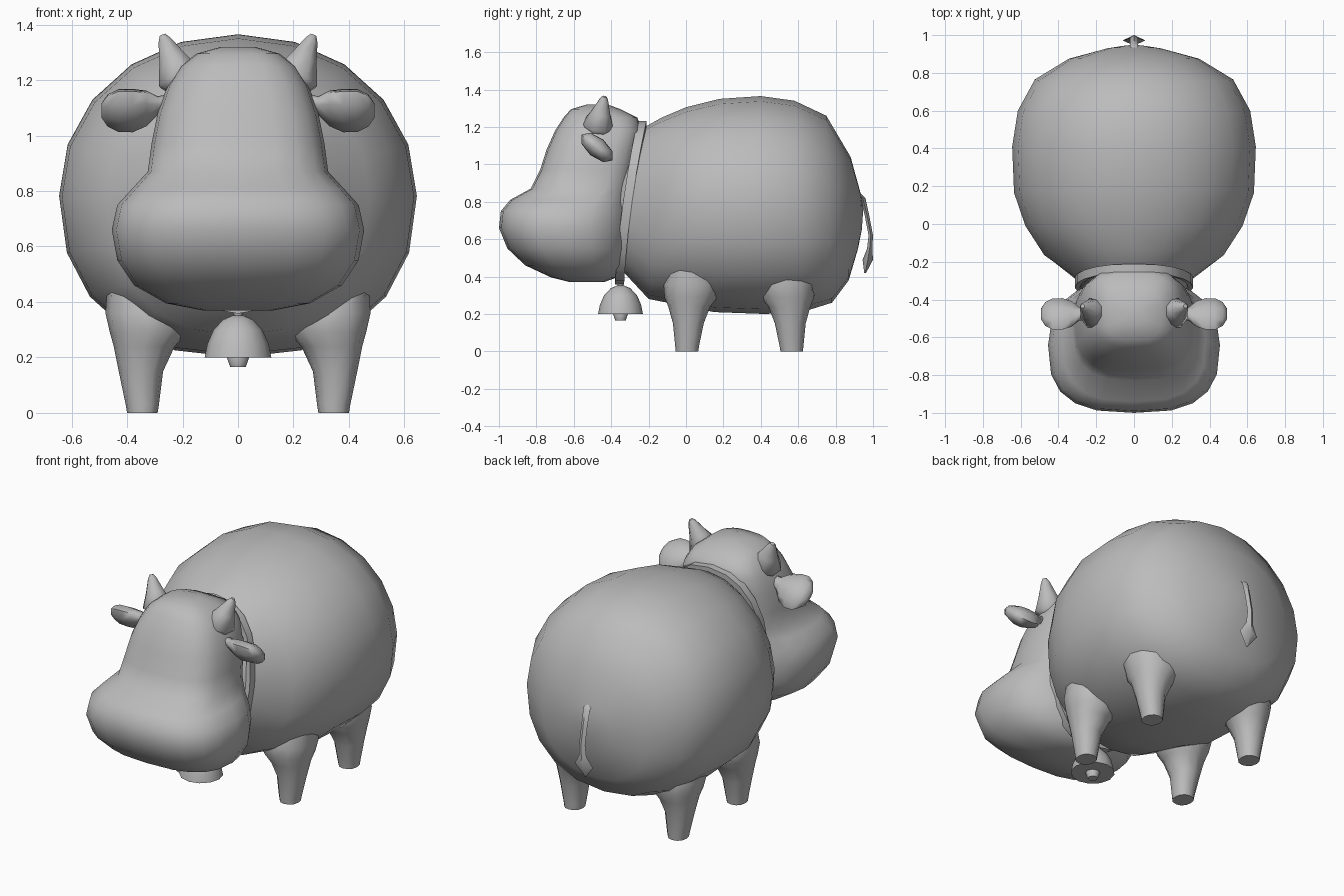
import bpy, math
from mathutils import Vector, Matrix

if "Cube" in bpy.data.objects:
    bpy.data.objects.remove(bpy.data.objects["Cube"])

mat = bpy.data.materials.new("plain grey")
mat.diffuse_color = (0.5, 0.5, 0.5, 1)
mat.use_nodes = True
mat.node_tree.nodes["Principled BSDF"].inputs["Base Color"].default_value = mat.diffuse_color


def make(name, verts, faces, angle=60):
    me = bpy.data.meshes.new(name)
    me.from_pydata(verts, [], faces)
    me.materials.append(mat)
    ob = bpy.data.objects.new(name, me)
    bpy.context.collection.objects.link(ob)
    bpy.ops.object.select_all(action='DESELECT')
    ob.select_set(True)
    bpy.context.view_layer.objects.active = ob
    bpy.ops.object.mode_set(mode='EDIT')
    bpy.ops.mesh.select_all(action='SELECT')
    bpy.ops.mesh.normals_make_consistent(inside=False)
    bpy.ops.object.mode_set(mode='OBJECT')
    bpy.ops.object.shade_smooth_by_angle(angle=math.radians(angle))
    return ob


def loft(name, rings, angle=60, closed=False):
    """Skin a list of equal-length rings; cap the ends unless closed."""
    n, m = len(rings[0]), len(rings)
    verts = [tuple(p) for r in rings for p in r]
    faces = []
    for i in range(m if closed else m - 1):
        a, b = i * n, (i + 1) % m * n
        faces += [(a + j, a + (j + 1) % n, b + (j + 1) % n, b + j) for j in range(n)]
    if not closed:
        faces += [tuple(range(n)), tuple(range((m - 1) * n, m * n))]
    return make(name, verts, faces, angle)


def oval(n, e_pos=2.0, e_neg=2.0):
    """Unit superellipse, with its own squareness for each half of the second axis."""
    pts = []
    for k in range(n):
        a = 2 * math.pi * k / n
        c, s = math.cos(a), math.sin(a)
        e = 2 / (e_pos if s >= 0 else e_neg)
        pts.append((math.copysign(abs(c) ** e, c), math.copysign(abs(s) ** e, s)))
    return pts


# Body: top y, top z, bottom y, bottom z, half width
body = [(-.32, 1.10, -.42, .50, .26), (-.22, 1.20, -.33, .42, .32),
        (-.13, 1.25, -.20, .28, .475), (0, 1.305, -.02, .245, .575),
        (.18, 1.35, .15, .21, .635), (.40, 1.365, .42, .20, .645),
        (.58, 1.34, .62, .21, .615), (.75, 1.26, .78, .26, .525),
        (.88, 1.04, .87, .38, .345), (.935, .84, .92, .55, .15), (.947, .75, .94, .65, .05)]
rings = []
for yt, zt, yb, zb, w in body:
    rings.append([(w * c, (yt + yb) / 2 + s * (yt - yb) / 2, (zt + zb) / 2 + s * (zt - zb) / 2)
                  for c, s in oval(20, 2.05, 2.25)])
loft("body", rings)

# Head and muzzle: z, front y, back y, half width, squareness of the back
head = [(.37, -.62, -.44, .13, 2.3), (.395, -.72, -.37, .26, 2.3), (.46, -.86, -.32, .375, 2.3),
        (.55, -.955, -.29, .435, 2.3), (.66, -1.0, -.28, .455, 2.3), (.75, -.99, -.28, .435, 2.3),
        (.81, -.94, -.28, .38, 2.5), (.87, -.83, -.28, .325, 3), (.97, -.78, -.27, .312, 3.2),
        (1.08, -.745, -.25, .29, 3.2), (1.18, -.70, -.235, .255, 3.2),
        (1.25, -.655, -.26, .21, 3), (1.295, -.615, -.35, .15, 2.6), (1.32, -.53, -.42, .06, 2.3)]
rings = [[(w * c, (yf + yb) / 2 + s * (yb - yf) / 2, z) for c, s in oval(20, e, 2.8)]
         for z, yf, yb, w, e in head]
loft("head", rings)

# Legs: z, inner x, outer x, front and back reach from the hoof centre
leg = [(0, .29, .40, -.06, .06), (.03, .285, .405, -.063, .065), (.15, .27, .43, -.075, .09),
       (.24, .228, .448, -.10, .125), (.29, .18, .462, -.12, .165), (.36, .16, .478, -.125, .18),
       (.47, .24, .47, -.08, .14)]
for part, yc, flip in (("front", .005, 1), ("back", .565, -1)):
    for side, sx in (("left", 1), ("right", -1)):
        rings = []
        for z, x0, x1, y0, y1 in leg:
            rings.append([(sx * ((x0 + x1) / 2 + c * (x1 - x0) / 2),
                           yc + flip * ((y0 + y1) / 2 + s * (y1 - y0) / 2), z)
                          for c, s in oval(12, 2.2, 2.2)])
        loft(f"{part}_leg_{side}", rings, 50)

# Horns: blunt leaning cones
for side, sx in (("left", 1), ("right", -1)):
    base, tip = Vector((sx * .20, -.472, 1.19)), Vector((sx * .272, -.435, 1.362))
    rot = (tip - base).to_track_quat('Z', 'Y').to_matrix()
    length = (tip - base).length
    rings = []
    for t, r in ((-.15, .05), (.1, .088), (.5, .053), (.88, .026), (1, .012)):
        rings.append([base + rot @ Vector((r * c, r * s, t * length)) for c, s in oval(8)])
    loft(f"horn_{side}", rings)

# Ears: flat ovals tilted forward
ear = [(.22, .03, .025), (.29, .04, .03), (.33, .088, .044), (.38, .108, .054),
       (.43, .108, .052), (.47, .082, .038), (.492, .038, .016)]
tilt = Matrix.Rotation(math.radians(-40), 3, 'X')
for side, sx in (("left", 1), ("right", -1)):
    rings = []
    for x, ry, rz in ear:
        cz = 1.125 - .035 * min(1, (x - .22) / .14)
        rings.append([Vector((sx * x, -.476, cz)) + tilt @ Vector((0, ry * c, rz * s))
                      for c, s in oval(8)])
    loft(f"ear_{side}", rings)

# Collar: thin band round the neck, leaning back towards the top
rings = []
for c, s in oval(20, 2.4, 2.2):
    z = .795 + s * .425
    y = -.295 + s * .06 - .018 * (1 - s * s)
    x = c * .3
    k = .045
    rings.append([(x * (1 - k), y - .024, z - s * .02), (x * (1 + k), y - .024, z + s * .012),
                  (x * (1 + k), y + .024, z + s * .012), (x * (1 - k), y + .024, z - s * .02)])
loft("collar", rings, 40, closed=True)


def lathe(name, profile, n, y):
    loft(name, [[(r * c, y + r * s, z) for c, s in oval(n)] for r, z in profile], 50)


# Bell with hanger and clapper
lathe("bell", [(.12, .20), (.11, .25), (.088, .30), (.052, .338), (.018, .352)], 12, -.35)
lathe("bell_hanger", [(.012, .33), (.016, .36), (.02, .385)], 8, -.35)
lathe("bell_clapper", [(.028, .165), (.04, .20), (.03, .23)], 8, -.35)

# Tail and tuft: z, y, half width, half depth
tail = [(.86, .90, .022, .016), (.82, .945, .022, .014), (.73, .967, .02, .012),
        (.62, .988, .02, .012), (.55, .982, .024, .014), (.49, .972, .060, .028),
        (.42, .958, .006, .005)]
loft("tail", [[(rx * c, y + ry * s, z) for c, s in oval(4)] for z, y, rx, ry in tail], 50)
